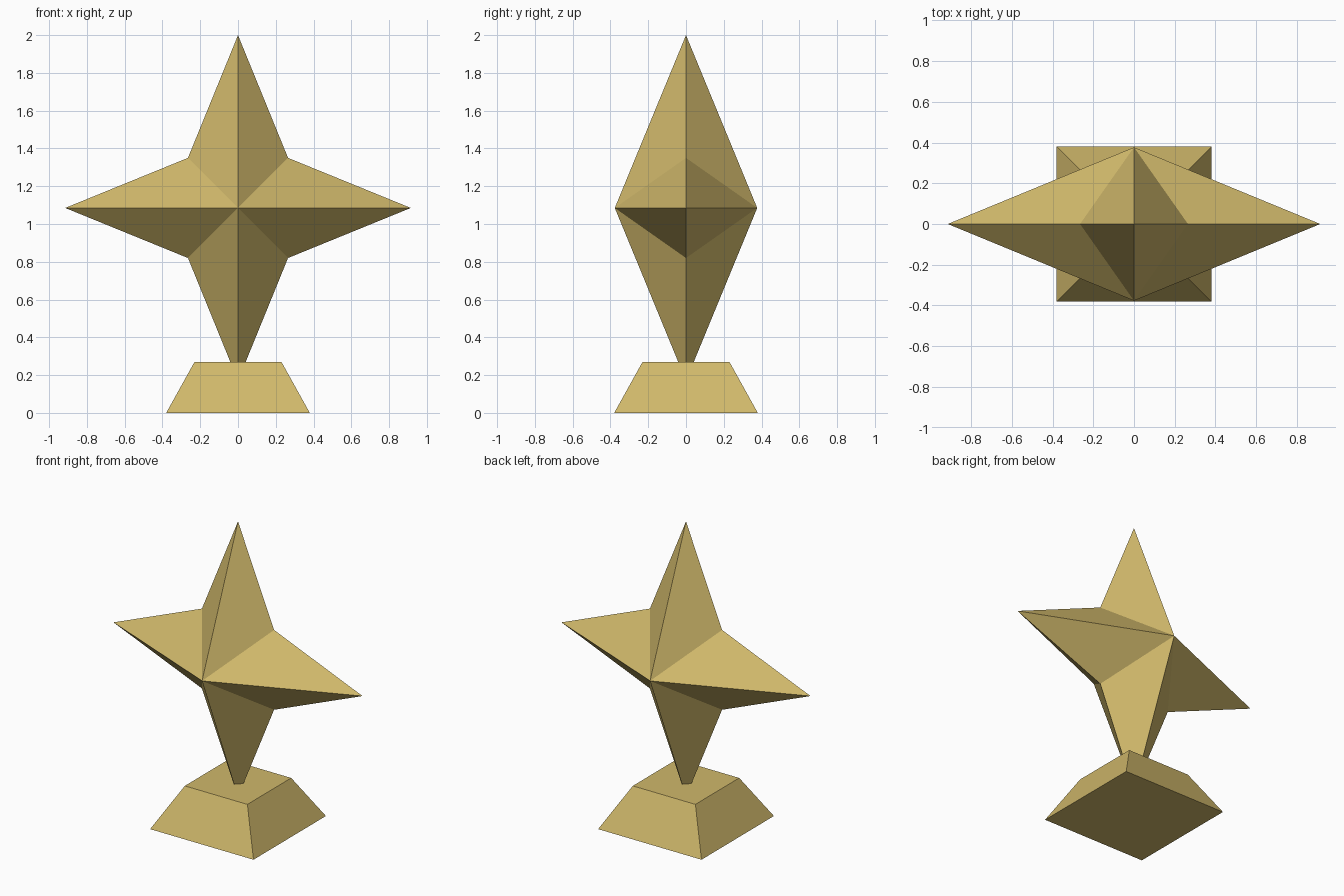
import bpy, bmesh
from math import sin, cos, pi, sqrt

cube = bpy.data.objects.get("Cube")
if cube:
    bpy.data.objects.remove(cube, do_unlink=True)

# Single gold colour
gold = bpy.data.materials.new("gold")
gold.use_nodes = True
colour = (0.63, 0.48, 0.146, 1)
gold.diffuse_color = colour
gold.node_tree.nodes["Principled BSDF"].inputs["Base Color"].default_value = colour


def finish(name, bm, z):
    bmesh.ops.recalc_face_normals(bm, faces=bm.faces)
    mesh = bpy.data.meshes.new(name)
    bm.to_mesh(mesh)
    bm.free()
    mesh.materials.append(gold)
    obj = bpy.data.objects.new(name, mesh)
    obj.location.z = z
    bpy.context.collection.objects.link(obj)


# Four-pointed star: alternating long and short rim points, peaked front and back
TIP, VALLEY, DEPTH = 0.915, 0.265 * sqrt(2), 0.377
bm = bmesh.new()
rim = []
for i in range(8):
    r = VALLEY if i % 2 else TIP
    rim.append(bm.verts.new((r * cos(i * pi / 4), 0, r * sin(i * pi / 4))))
for y in (-DEPTH, DEPTH):
    peak = bm.verts.new((0, y, 0))
    for i in range(8):
        bm.faces.new((rim[i], rim[(i + 1) % 8], peak))
finish("star", bm, 1.085)

# Tapered square plinth holding the lowest point
BOTTOM, TOP, HEIGHT = 0.38, 0.23, 0.27
bm = bmesh.new()
bmesh.ops.create_cube(bm, size=2)
for v in bm.verts:
    half = TOP if v.co.z > 0 else BOTTOM
    v.co = (v.co.x * half, v.co.y * half, v.co.z * HEIGHT / 2)
finish("plinth", bm, HEIGHT / 2)
